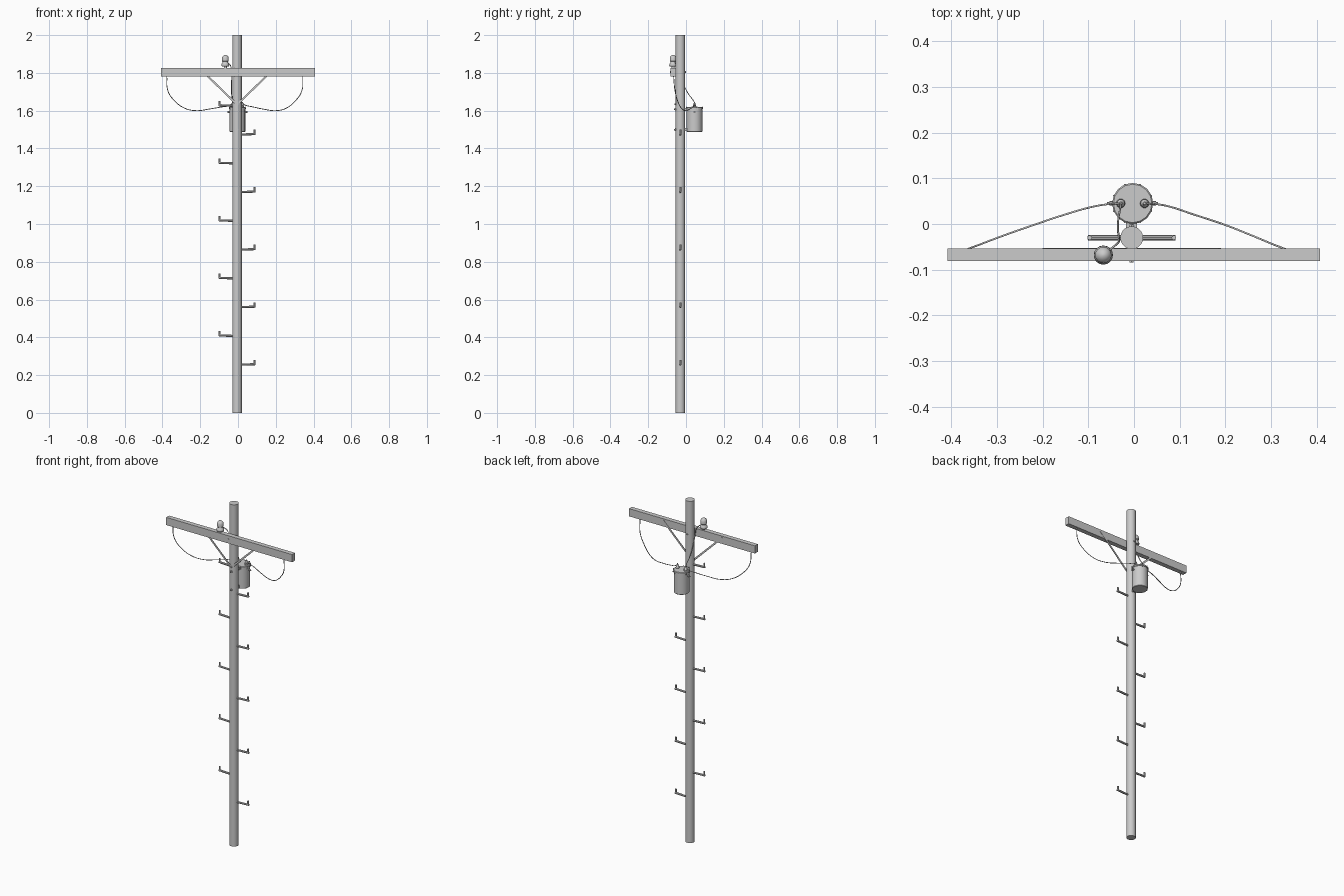
import bpy, bmesh, math
from mathutils import Vector

if "Cube" in bpy.data.objects:
    bpy.data.objects.remove(bpy.data.objects["Cube"])

PX, PY = -0.005, -0.03      # pole axis
TX, TY = -0.003, 0.045      # transformer axis


def finish(name, bm, smooth=True):
    bmesh.ops.recalc_face_normals(bm, faces=bm.faces)
    me = bpy.data.meshes.new(name)
    bm.to_mesh(me)
    bm.free()
    ob = bpy.data.objects.new(name, me)
    bpy.context.collection.objects.link(ob)
    if smooth:
        bpy.ops.object.select_all(action='DESELECT')
        ob.select_set(True)
        bpy.context.view_layer.objects.active = ob
        bpy.ops.object.shade_smooth_by_angle(angle=math.radians(40))
    return ob


def lathe(name, cx, cy, profile, n=16):
    """Revolve (radius, z) pairs around a vertical axis, capped."""
    bm = bmesh.new()
    rings = []
    for r, z in profile:
        rings.append([bm.verts.new((cx + r * math.cos(2 * math.pi * i / n),
                                    cy + r * math.sin(2 * math.pi * i / n), z)) for i in range(n)])
    for a, b in zip(rings, rings[1:]):
        for i in range(n):
            j = (i + 1) % n
            bm.faces.new((a[i], a[j], b[j], b[i]))
    bm.faces.new(rings[0])
    bm.faces.new(rings[-1])
    return finish(name, bm)


def box(name, lo, hi):
    bm = bmesh.new()
    bmesh.ops.create_cube(bm, size=1)
    for v in bm.verts:
        v.co = [(a + b) / 2 + c * (b - a) for a, b, c in zip(lo, hi, v.co)]
    return finish(name, bm, False)


def rod(name, a, b, r, n=8):
    a, b = Vector(a), Vector(b)
    bm = bmesh.new()
    bmesh.ops.create_cone(bm, cap_ends=True, segments=n, radius1=r, radius2=r, depth=(b - a).length)
    q = (b - a).to_track_quat('Z', 'Y')
    for v in bm.verts:
        v.co = q @ v.co + (a + b) / 2
    return finish(name, bm)


def wire(name, pts, r=0.0022):
    cu = bpy.data.curves.new(name, 'CURVE')
    cu.dimensions = '3D'
    cu.bevel_depth, cu.bevel_resolution, cu.resolution_u = r, 1, 6
    cu.use_fill_caps = True
    sp = cu.splines.new('BEZIER')
    sp.bezier_points.add(len(pts) - 1)
    for p, co in zip(sp.bezier_points, pts):
        p.co = co
        p.handle_left_type = p.handle_right_type = 'AUTO'
    ob = bpy.data.objects.new(name, cu)
    bpy.context.collection.objects.link(ob)
    bpy.ops.object.select_all(action='DESELECT')
    ob.select_set(True)
    bpy.context.view_layer.objects.active = ob
    bpy.ops.object.convert(target='MESH')


# pole and crossarm
lathe("pole", PX, PY, [(0.025, 0), (0.025, 2.0)], 20)
box("crossarm", (-0.408, -0.081, 1.782), (0.407, -0.054, 1.827))
rod("crossarm_bolt", (PX, -0.084, 1.805), (PX, -0.001, 1.805), 0.005, 6)

# flat diagonal braces
for s, side in ((-1, "left"), (1, "right")):
    bm = bmesh.new()
    a, b = Vector((PX + s * 0.192, 0, 1.818)), Vector((PX - s * 0.004, 0, 1.628))
    d = (b - a).normalized()
    w = Vector((-d.z, 0, d.x)) * 0.005
    f = bm.faces.new([bm.verts.new(p + Vector((0, -0.0555, 0))) for p in (a + w, b + w, b - w, a - w)])
    g = bmesh.ops.extrude_face_region(bm, geom=[f])
    for v in g["geom"]:
        if isinstance(v, bmesh.types.BMVert):
            v.co.y += 0.003
    finish("brace_" + side, bm, False)
rod("brace_bolt", (PX, -0.060, 1.634), (PX, -0.05, 1.634), 0.005, 6)

# climbing steps with upturned tips
for i in range(10):
    s = 1 if i % 2 == 0 else -1
    z = 0.255 + 0.1523 * i
    tip = PX + s * 0.092
    rod(f"step_bar_{i}", (PX + s * 0.015, PY, z), (tip + s * 0.004, PY, z + 0.003), 0.0058)
    rod(f"step_tip_{i}", (tip, PY, z - 0.001), (tip, PY, z + 0.026), 0.0052)

# transformer tank with lid
lathe("transformer_tank", TX, TY, [(0.040, 1.488), (0.042, 1.490), (0.042, 1.609), (0.045, 1.610),
                                   (0.045, 1.617), (0.042, 1.620)], 16)
for k in range(8):
    t = math.pi / 8 + k * math.pi / 4
    x, y = TX + 0.0445 * math.cos(t), TY + 0.0445 * math.sin(t)
    rod(f"lid_clamp_{k}", (x, y, 1.604), (x, y, 1.621), 0.002, 6)

# top and side bushings
for s, side in ((-1, "left"), (1, "right")):
    x = TX + s * 0.026
    lathe("top_bushing_" + side, x, TY, [(0.010, 1.617), (0.010, 1.624), (0.006, 1.627), (0.009, 1.630),
                                         (0.006, 1.634), (0.004, 1.640), (0.003, 1.647)], 10)
    rod("side_bushing_" + side, (TX + s * 0.038, TY, 1.592), (TX + s * 0.051, TY, 1.592), 0.005)
    rod("side_terminal_" + side, (TX + s * 0.05, TY, 1.592), (TX + s * 0.056, TY, 1.592), 0.003)

# mounting brackets through the pole
for i, z in enumerate((1.500, 1.607)):
    box(f"bracket_{i}", (PX - 0.012, -0.012, z - 0.008), (PX + 0.012, 0.008, z + 0.008))
    rod(f"bracket_bolt_{i}", (PX, -0.064, z), (PX, 0.0, z), 0.004, 6)
    rod(f"bracket_washer_{i}", (PX, -0.058, z), (PX, -0.053, z), 0.007)

# pin insulator on the crossarm
lathe("pin_insulator", -0.067, -0.068, [
    (0.008, 1.825), (0.008, 1.835), (0.018, 1.835), (0.021, 1.840), (0.020, 1.848), (0.015, 1.853),
    (0.014, 1.859), (0.018, 1.863), (0.018, 1.878), (0.015, 1.887), (0.008, 1.893), (0.002, 1.895)], 16)

# wires
wire("wire_left", [(-0.377, -0.066, 1.785), (-0.371, -0.058, 1.705), (-0.335, -0.044, 1.651),
                   (-0.282, -0.024, 1.613), (-0.222, -0.003, 1.600), (-0.150, 0.021, 1.609),
                   (-0.085, 0.039, 1.620), (-0.05, 0.044, 1.626), (-0.029, 0.045, 1.640)])
wire("wire_right", [(0.343, -0.066, 1.785), (0.338, -0.058, 1.705), (0.303, -0.044, 1.651),
                    (0.255, -0.024, 1.613), (0.202, -0.003, 1.600), (0.130, 0.021, 1.609),
                    (0.070, 0.040, 1.622), (0.042, 0.044, 1.628), (0.023, 0.045, 1.640)])
wire("wire_insulator", [(-0.055, -0.058, 1.856), (-0.038, -0.044, 1.835), (-0.033, -0.036, 1.79),
                        (-0.035, -0.012, 1.735), (-0.034, 0.012, 1.69), (-0.030, 0.036, 1.658),
                        (-0.029, 0.045, 1.643)])
